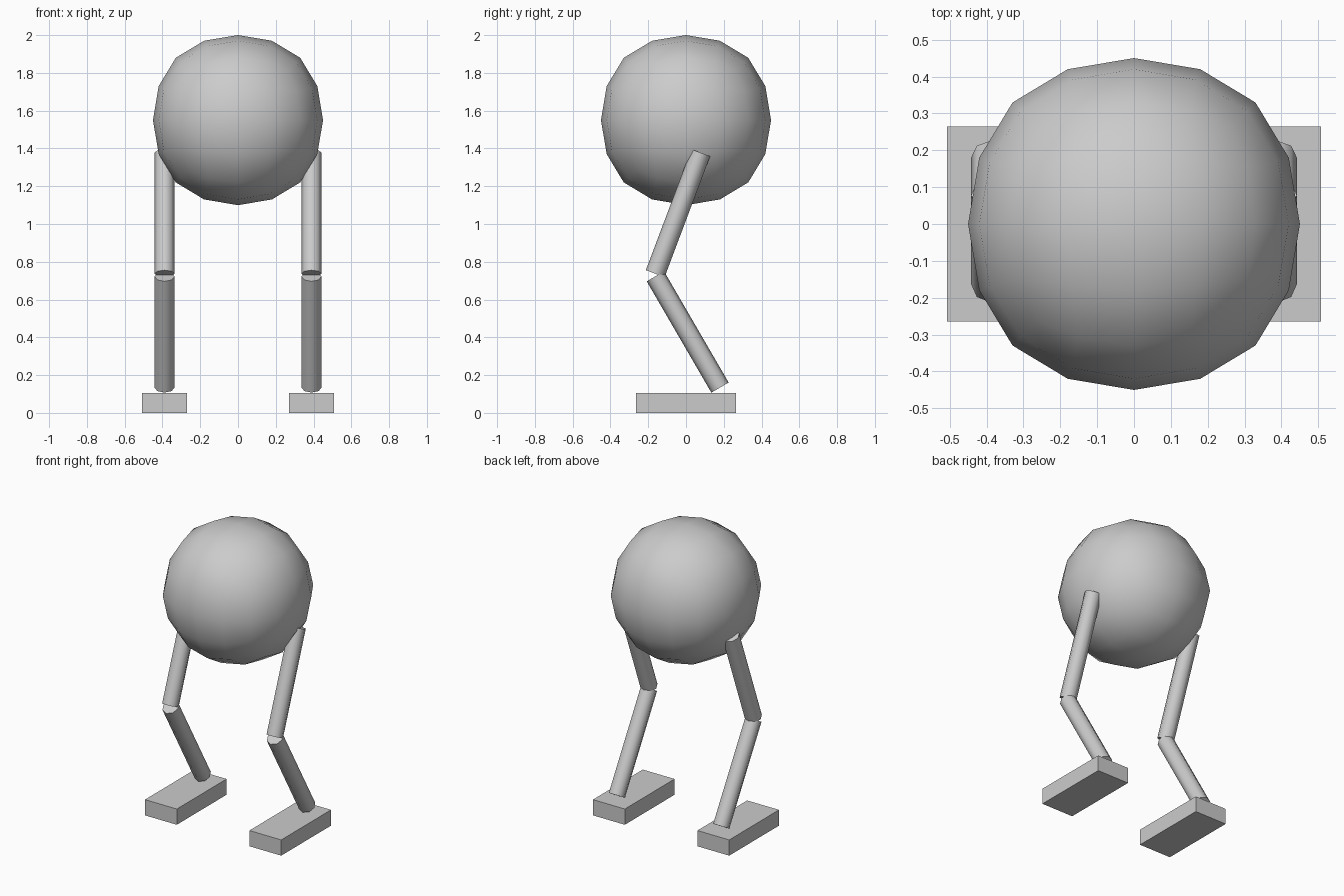
import bpy, math
from mathutils import Vector

if "Cube" in bpy.data.objects:
    bpy.data.objects.remove(bpy.data.objects["Cube"])

LEG_X = 0.389


def smooth(obj, angle):
    bpy.ops.object.select_all(action='DESELECT')
    obj.select_set(True)
    bpy.context.view_layer.objects.active = obj
    bpy.ops.object.shade_smooth_by_angle(angle=math.radians(angle))


def box(name, loc, size):
    bpy.ops.mesh.primitive_cube_add(size=1, location=loc)
    o = bpy.context.object
    o.name = name
    o.scale = size
    bpy.ops.object.transform_apply(location=False, rotation=False, scale=True)
    return o


def rod(name, x, top, bottom, radius=0.053):
    # Octagonal rod between two (y, z) points in the plane at x
    a, b = Vector((x, *bottom)), Vector((x, *top))
    d = b - a
    bpy.ops.mesh.primitive_cylinder_add(
        vertices=8, radius=radius, depth=d.length, location=(a + b) / 2,
        rotation=(-math.atan2(d.y, d.z), 0, 0))
    o = bpy.context.object
    o.name = name
    smooth(o, 60)


# Round body: a cube subdivided into a ball
body = box("body", (0, 0, 1.55), (1.025, 1.025, 1.025))
sub = body.modifiers.new("round", 'SUBSURF')
sub.levels = sub.render_levels = 2
sub.use_limit_surface = False
bpy.ops.object.modifier_apply(modifier=sub.name)
bpy.ops.object.shade_smooth()

# Legs and feet on both sides
for side, s in (("left", -1), ("right", 1)):
    x = s * LEG_X
    rod(f"{side}_upper_leg", x, (0.078, 1.377), (-0.163, 0.737))
    rod(f"{side}_lower_leg", x, (-0.162, 0.723), (0.180, 0.134))
    box(f"{side}_foot", (x, 0, 0.053), (0.237, 0.53, 0.106))
